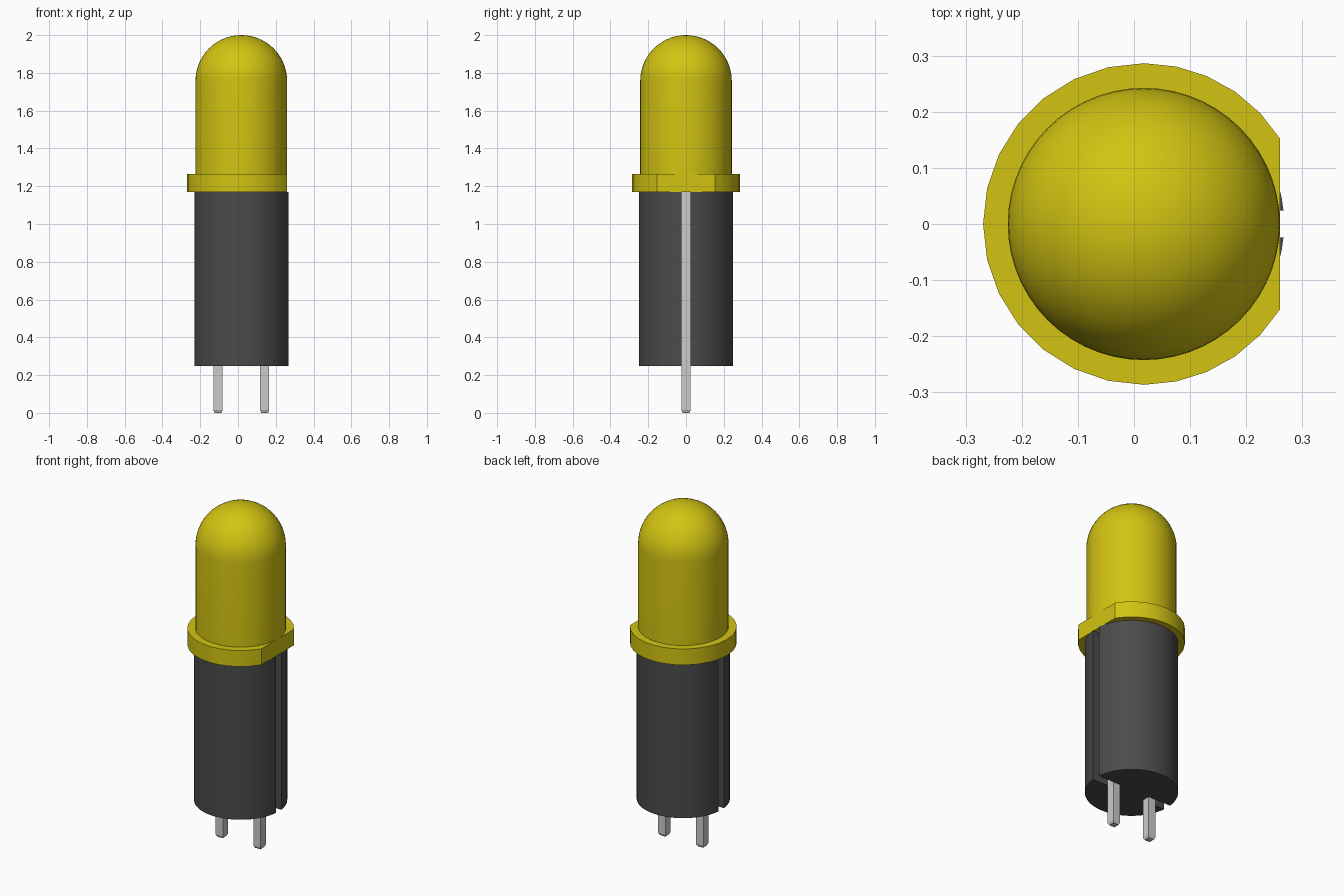
import bpy, bmesh
from math import pi, sin, cos, asin, acos, radians

if "Cube" in bpy.data.objects:
    bpy.data.objects.remove(bpy.data.objects["Cube"], do_unlink=True)

AXIS_X = 0.0175          # shared axis of all the round parts
PIN_X, PIN_HALF = 0.1235, 0.024


def material(name, rgb):
    mat = bpy.data.materials.new(name)
    mat.use_nodes = True
    colour = (*rgb, 1)
    mat.diffuse_color = colour
    mat.node_tree.nodes["Principled BSDF"].inputs["Base Color"].default_value = colour
    return mat


yellow = material("yellow plastic", (0.65, 0.55, 0.006))
black = material("dark grey plastic", (0.07, 0.07, 0.07))
metal = material("tinned metal", (0.6, 0.6, 0.58))


def finish(name, bm, mat, smooth=True):
    bmesh.ops.recalc_face_normals(bm, faces=bm.faces[:])
    mesh = bpy.data.meshes.new(name)
    bm.to_mesh(mesh)
    bm.free()
    mesh.materials.append(mat)
    obj = bpy.data.objects.new(name, mesh)
    obj.location.x = AXIS_X
    bpy.context.collection.objects.link(obj)
    if smooth:
        bpy.ops.object.select_all(action='DESELECT')
        obj.select_set(True)
        bpy.context.view_layer.objects.active = obj
        bpy.ops.object.shade_smooth_by_angle(angle=radians(30))
    return obj


def arc(radius, start, end, steps):
    angles = [start + (end - start) * i / steps for i in range(steps + 1)]
    return [(radius * cos(a), radius * sin(a)) for a in angles]


def prism(name, outline, bottom, top, mat):
    bm = bmesh.new()
    face = bm.faces.new([bm.verts.new((x, y, bottom)) for x, y in outline])
    side = bmesh.ops.extrude_face_region(bm, geom=[face], use_keep_orig=True)
    moved = [v for v in side["geom"] if isinstance(v, bmesh.types.BMVert)]
    bmesh.ops.translate(bm, verts=moved, vec=(0, 0, top - bottom))
    return finish(name, bm, mat)


# Spacer tube with an open slot on each side
half = PIN_HALF + 0.0005
gap = asin(half / 0.25)
slot_depth = PIN_X - PIN_HALF
upper = [(slot_depth, half)] + arc(0.25, gap, pi - gap, 32) + [(-slot_depth, half)]
lower = [(-x, -y) for x, y in upper]
prism("spacer", upper + lower, 0.247, 1.17, black)

# Rim with one flat side
flat = acos(0.2425 / 0.2865)
rim = (arc(0.2865, flat, pi / 2, 5) + arc(0.2865, pi / 2, 3 * pi / 2, 14)[1:]
       + arc(0.2865, 3 * pi / 2, 2 * pi - flat, 5)[1:])
prism("lens_rim", rim, 1.17, 1.265, yellow)

# Round-topped lens, turned from a profile
radius = 0.2425
profile = [(radius, 1.265)] + [(x, 2 - radius + z) for x, z in arc(radius, 0, pi / 2, 14)]
bm = bmesh.new()
verts = [bm.verts.new((x, 0, z)) for x, z in profile]
edges = [bm.edges.new(pair) for pair in zip(verts, verts[1:])]
bmesh.ops.spin(bm, geom=verts + edges, cent=(0, 0, 0), axis=(0, 0, 1),
               angle=2 * pi, steps=56)
bmesh.ops.remove_doubles(bm, verts=bm.verts[:], dist=0.0005)
finish("lens", bm, yellow)

# Square pins with tapered tips
for name, side in (("left_pin", 1), ("right_pin", -1)):
    bm = bmesh.new()
    bmesh.ops.create_cube(bm, size=1)
    for v in bm.verts:
        v.co.x = side * PIN_X + v.co.x * 2 * PIN_HALF
        v.co.y *= 2 * PIN_HALF
        v.co.z = 1.17 if v.co.z > 0 else 0.014
    tip = min(bm.faces, key=lambda f: f.calc_center_median().z)
    bmesh.ops.inset_region(bm, faces=[tip], thickness=0.009)
    for v in tip.verts:
        v.co.z = 0
    finish(name, bm, metal, smooth=False)
